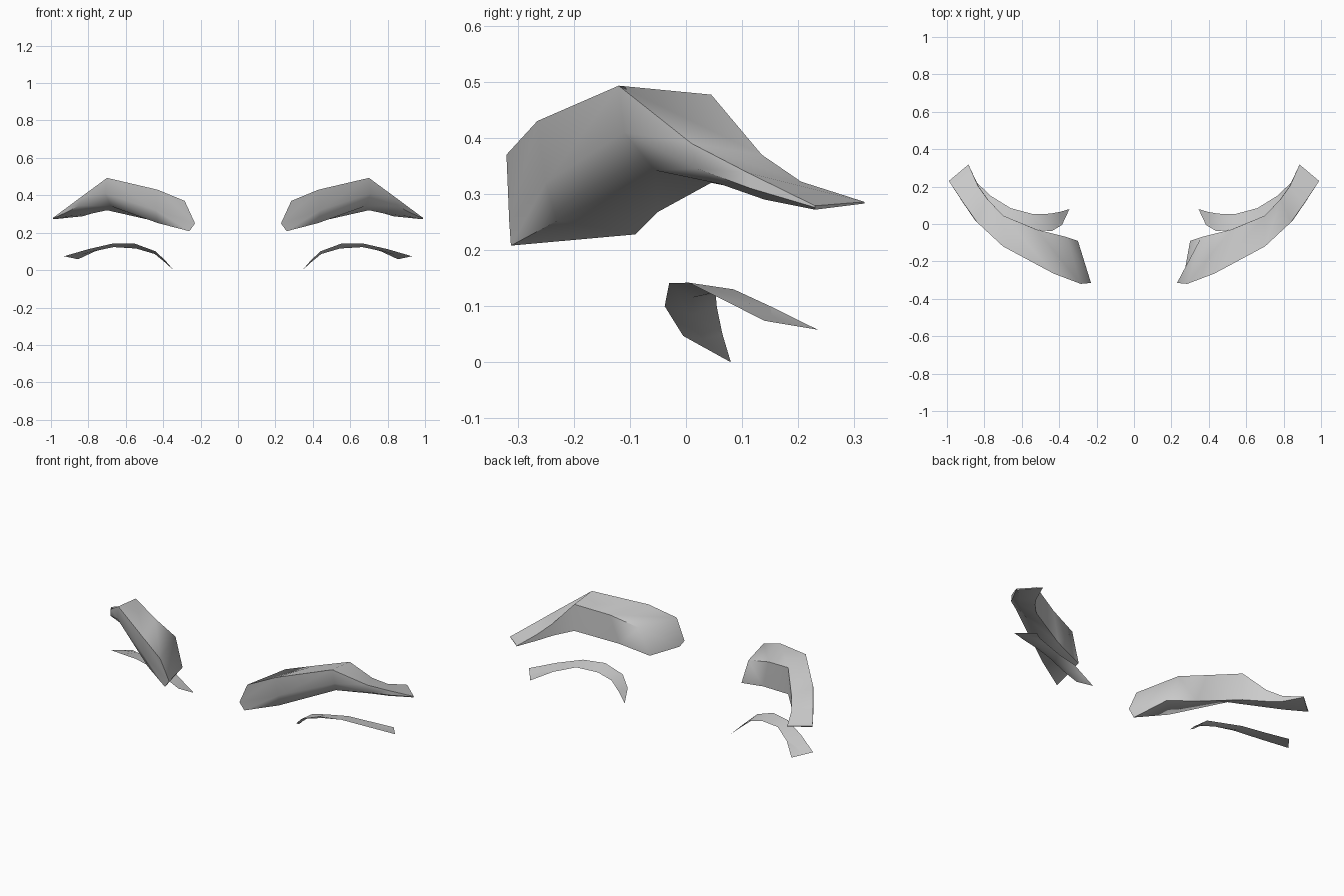
import bpy, bmesh, math
from mathutils import Vector

if "Cube" in bpy.data.objects:
    bpy.data.objects.remove(bpy.data.objects["Cube"])

grey = bpy.data.materials.new("soft_grey")
grey.use_nodes = True
grey.diffuse_color = (0.6, 0.6, 0.6, 1)
bsdf = grey.node_tree.nodes["Principled BSDF"]
bsdf.inputs["Base Color"].default_value = grey.diffuse_color
bsdf.inputs["Roughness"].default_value = 0.6


def loft(name, sections, side, sharp):
    """Skin a row of matching cross-sections into a closed solid; side mirrors x."""
    bm = bmesh.new()
    rings = [[bm.verts.new((side * x, y, z)) for x, y, z in s] for s in sections]
    n = len(rings[0])
    for a, b in zip(rings, rings[1:]):
        for i in range(n):
            j = (i + 1) % n
            bm.faces.new((a[i], a[j], b[j], b[i]))
    bm.faces.new(rings[0])
    bm.faces.new(rings[-1])
    bmesh.ops.remove_doubles(bm, verts=bm.verts, dist=0.0005)
    bmesh.ops.recalc_face_normals(bm, faces=bm.faces)
    mesh = bpy.data.meshes.new(name)
    bm.to_mesh(mesh)
    bm.free()
    mesh.materials.append(grey)
    obj = bpy.data.objects.new(name, mesh)
    bpy.context.collection.objects.link(obj)
    bpy.ops.object.select_all(action="DESELECT")
    obj.select_set(True)
    bpy.context.view_layer.objects.active = obj
    bpy.ops.object.shade_smooth_by_angle(angle=math.radians(sharp))


# Brow sections, inner to outer: front top, back top, back bottom, front bottom, front middle
brow = [
    [(.285, -.32, .37), (.36, -.07, .386), (.30, -.09, .228), (.26, -.312, .208), (.23, -.315, .25)],
    [(.43, -.265, .43), (.52, -.03, .434), (.47, -.05, .268), (.43, -.23, .252), (.44, -.25, .32)],
    [(.70, -.12, .493), (.70, .045, .477), (.70, .045, .32), (.68, -.055, .342), (.71, -.11, .41)],
    [(.84, .01, .39), (.785, .135, .37), (.78, .13, .303), (.83, .06, .318), (.85, .02, .345)],
    [(.91, .11, .338), (.835, .205, .322), (.83, .2, .288), (.89, .14, .29), (.915, .115, .31)],
    [(.99, .23, .279), (.885, .318, .286), (.885, .318, .283), (.985, .23, .272), (.99, .23, .276)],
]

# Lash ribbon edges, inner to outer: front edge, back edge
lash_edges = [
    ((.345, .08, .0), (.345, .08, .0)),
    ((.385, -.005, .047), (.395, .065, .05)),
    ((.44, -.038, .10), (.45, .055, .098)),
    ((.55, -.03, .141), (.54, .053, .12)),
    ((.67, .005, .142), (.66, .085, .13)),
    ((.80, .065, .112), (.765, .15, .10)),
    ((.93, .14, .074), (.855, .235, .058)),
]


def lash_section(front, back, drop):
    front, back = Vector(front), Vector(back)
    under = (front + back) / 2 - Vector((0, 0, drop))
    return [front, back, under]


last = len(lash_edges) - 1
lash = [lash_section(f, b, 0.015 * math.sin(math.pi * i / last))
        for i, (f, b) in enumerate(lash_edges)]

for label, side in (("left", 1), ("right", -1)):
    loft(label + "_brow", brow, side, 62)
    loft(label + "_lash", lash, side, 50)
